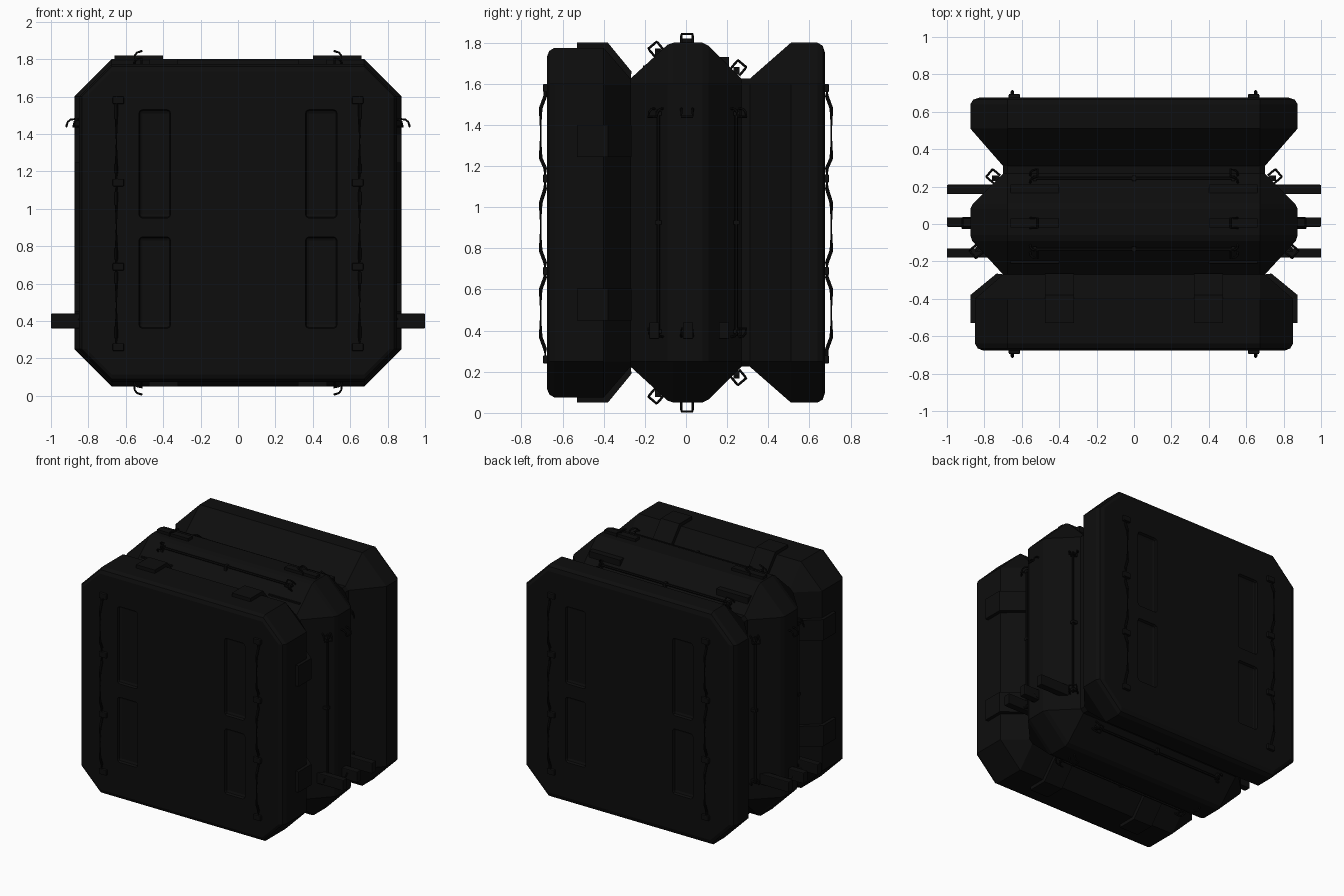
import bpy, bmesh, math
from mathutils import Matrix, Vector

if "Cube" in bpy.data.objects:
    bpy.data.objects.remove(bpy.data.objects["Cube"])

ZC = 0.925      # height of the crate axis
FLAT = 0.675    # half length of each flat side
COLOUR = (0.004, 0.004, 0.004, 1)

black = bpy.data.materials.new("matte black")
black.use_nodes = True
black.diffuse_color = COLOUR
shader = black.node_tree.nodes["Principled BSDF"]
shader.inputs["Base Color"].default_value = COLOUR
shader.inputs["Roughness"].default_value = 0.8


def add(name, bm):
    bmesh.ops.recalc_face_normals(bm, faces=bm.faces)
    mesh = bpy.data.meshes.new(name)
    bm.to_mesh(mesh)
    bm.free()
    mesh.materials.append(black)
    ob = bpy.data.objects.new(name, mesh)
    bpy.context.collection.objects.link(ob)
    return ob


def box(name, x, y, z, bevel=0.0):
    bm = bmesh.new()
    bmesh.ops.create_cube(bm, size=1)
    for v in bm.verts:
        for i, (a, b) in enumerate((x, y, z)):
            v.co[i] = a if v.co[i] < 0 else b
    if bevel:
        bmesh.ops.bevel(bm, geom=bm.edges[:], offset=bevel, segments=2,
                        profile=0.5, affect='EDGES')
    return add(name, bm)


def tube(name, points, radius, sides=6):
    """Round bar swept along a path."""
    bm = bmesh.new()
    pts = [Vector(p) for p in points]
    rings = []
    for i, p in enumerate(pts):
        d = (pts[min(i + 1, len(pts) - 1)] - pts[max(i - 1, 0)]).normalized()
        turn = d.to_track_quat('Z', 'Y')
        angles = [math.tau * k / sides for k in range(sides)]
        rings.append([bm.verts.new(p + turn @ Vector(
            (radius * math.cos(a), radius * math.sin(a), 0))) for a in angles])
    for r, s in zip(rings, rings[1:]):
        for k in range(sides):
            j = (k + 1) % sides
            bm.faces.new((r[k], r[j], s[j], s[k]))
    bm.faces.new(rings[0])
    bm.faces.new(rings[-1])
    return add(name, bm)


def to_side(ob, k):
    """Turn a part made for the top onto one of the four sides."""
    centre = Matrix.Translation((0, 0, ZC))
    ob.data.transform(centre @ Matrix.Rotation(k * math.pi / 2, 4, 'Y') @ centre.inverted())


def octagon_loft(name, profile):
    """Chamfered square sections; profile holds (y, half size)."""
    bm = bmesh.new()
    rings = []
    for y, h in profile:
        f = min(FLAT, h - 0.02)
        quarter = [(h, -f), (h, f)]
        ring = []
        for k in range(4):
            c, s = round(math.cos(k * math.pi / 2)), round(math.sin(k * math.pi / 2))
            ring += [bm.verts.new((c * a - s * b, y, ZC + s * a + c * b)) for a, b in quarter]
        rings.append(ring)
    for r, s in zip(rings, rings[1:]):
        for i in range(8):
            j = (i + 1) % 8
            bm.faces.new((r[i], r[j], s[j], s[i]))
    bm.faces.new(rings[0])
    bm.faces.new(rings[-1])
    return add(name, bm)


# Main shell: front lid, middle frame and rear lid joined by narrow necks
shell = octagon_loft("crate_shell", [
    (-0.675, 0.81), (-0.665, 0.835), (-0.64, 0.85), (-0.40, 0.85), (-0.27, 0.70),
    (-0.09, 0.865), (-0.06, 0.875), (0.08, 0.875), (0.11, 0.86), (0.27, 0.70),
    (0.31, 0.70), (0.51, 0.875), (0.64, 0.875), (0.665, 0.86), (0.675, 0.83)])

# Rounded grip recesses cut in the front and rear faces
for face in (-1, 1):
    for side in (-1, 1):
        for low, high in ((0.36, 0.85), (0.95, 1.53)):
            xs = sorted((side * 0.36, side * 0.53))
            ys = sorted((face * 0.65, face * 0.75))
            cutter = box("recess_cutter", xs, ys, (low, high), 0.02)
            cutter.hide_render = True
            cutter.hide_viewport = True
            cutter.display_type = 'WIRE'
            cut = shell.modifiers.new("recess", 'BOOLEAN')
            cut.operation = 'DIFFERENCE'
            cut.solver = 'EXACT'
            cut.object = cutter

# Raised latch plates following the front lid profile, two per side
outline = [(-0.53, 0.82), (-0.53, 0.875), (-0.38, 0.875), (-0.265, 0.735), (-0.27, 0.69), (-0.41, 0.82)]
for k in range(4):
    for s in (-1, 1):
        bm = bmesh.new()
        caps = [[bm.verts.new((s * x, y, ZC + r)) for y, r in outline] for x in (0.32, 0.475)]
        for cap in caps:
            bm.faces.new(cap)
        for i in range(len(outline)):
            j = (i + 1) % len(outline)
            bm.faces.new((caps[0][i], caps[0][j], caps[1][j], caps[1][i]))
        to_side(add("latch_plate", bm), k)

# Curved hooks and thin rails on the middle frame, on all four sides
ROWS = ((-0.135, 0.83, -0.7), (0.005, 0.875, 0.0), (0.245, 0.74, 0.7))
for k in range(4):
    for y, r, lean in ROWS:
        tilt = Matrix.Rotation(-lean, 3, 'X')
        base = Vector((0, y, ZC + r))
        for s in (-1, 1):
            arc = [(0.555, -0.01), (0.552, 0.02), (0.54, 0.035), (0.515, 0.043)]
            path = [(x, -0.027, h) for x, h in arc] + [(x, 0.027, h) for x, h in arc[::-1]]
            pts = [base + tilt @ Vector((s * x, w, h)) for x, w, h in path]
            to_side(tube("hook", pts, 0.006), k)
        if lean:
            rail = [base + Vector((x, 0, 0.008)) for x in (-0.55, 0.55)]
            to_side(tube("rail", rail, 0.008), k)
            for x in (-0.53, 0, 0.53):
                to_side(box("rail_clip", (x - 0.01, x + 0.01), (y - 0.015, y + 0.015),
                            (ZC + r - 0.02, ZC + r + 0.018)), k)

# Top plates and projecting side bars
for s in (-1, 1):
    for y, top in ((-0.185, 1.69), (0.005, 1.82), (0.185, 1.73)):
        box("top_plate", sorted((s * 0.40, s * 0.66)), (y - 0.025, y + 0.025), (top - 0.1, top))
    for y in (-0.155, 0.01, 0.185):
        box("side_bar", sorted((s * 0.70, s * 1.0)), (y - 0.025, y + 0.025), (0.36, 0.44), 0.005)

# Wavy grab bars on the front and rear faces, held by brackets
IN, OUT = 0.685, 0.707
wave = [(0.25, IN), (0.31, IN), (0.37, OUT), (0.60, OUT), (0.66, IN), (0.73, IN), (0.79, OUT),
        (1.02, OUT), (1.09, IN), (1.19, IN), (1.24, OUT), (1.48, OUT), (1.54, IN), (1.60, IN)]
for face in (-1, 1):
    for s in (-1, 1):
        tube("grab_bar", [(s * 0.65, face * y, z) for z, y in wave], 0.009, 8)
        for z in (0.26, 0.69, 1.14, 1.58):
            box("bar_bracket", sorted((s * 0.61, s * 0.67)),
                sorted((face * 0.66, face * 0.695)), (z - 0.02, z + 0.02), 0.005)
